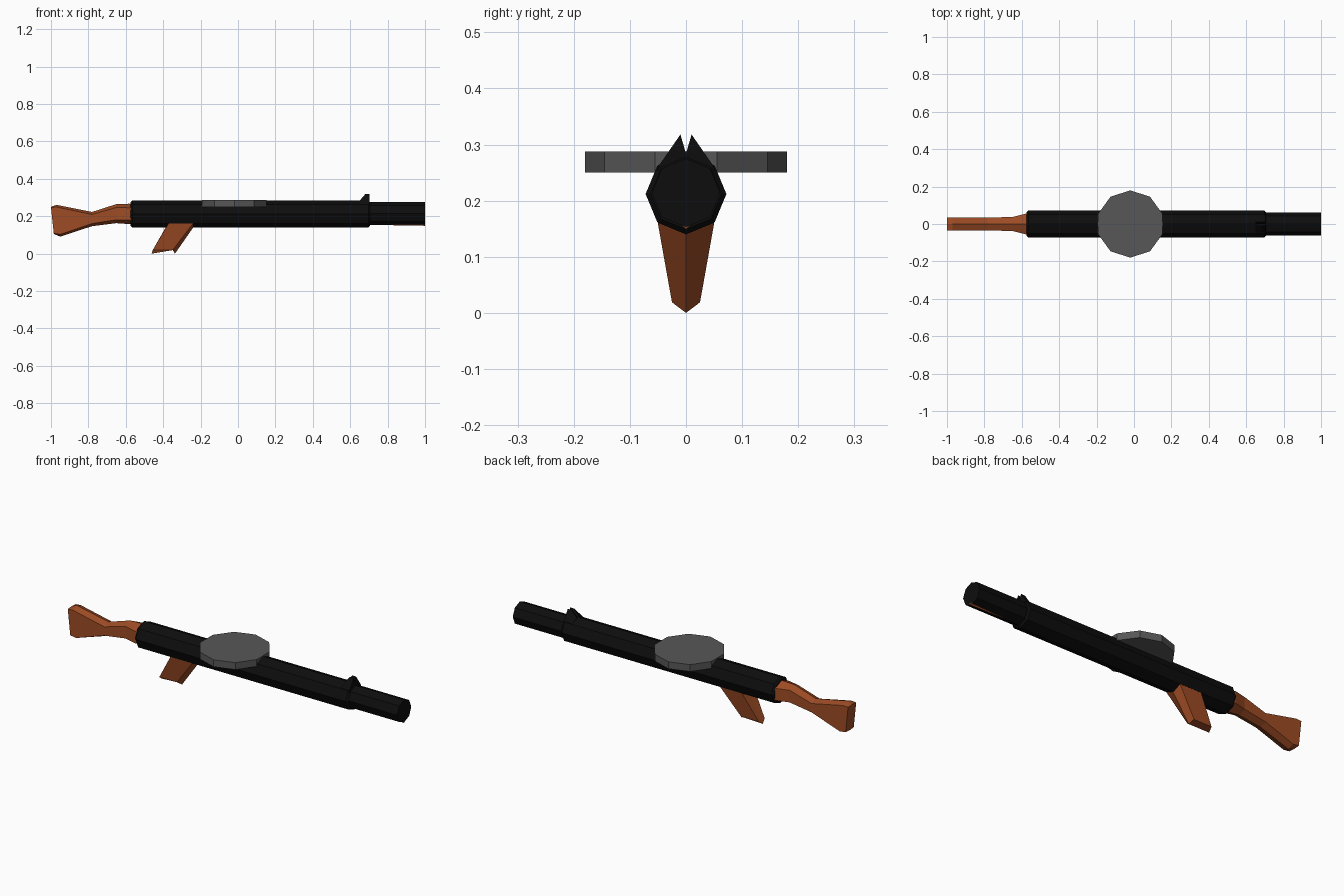
import bpy, bmesh, math
from mathutils import Vector

if "Cube" in bpy.data.objects:
    bpy.data.objects.remove(bpy.data.objects["Cube"])


def material(name, rgb):
    m = bpy.data.materials.new(name)
    m.diffuse_color = (*rgb, 1)
    m.use_nodes = True
    m.node_tree.nodes["Principled BSDF"].inputs["Base Color"].default_value = m.diffuse_color
    return m


BLACK = material("black_metal", (0.0042, 0.0042, 0.0042))
GREY = material("grey_metal", (0.095, 0.095, 0.095))
WOOD = material("brown_wood", (0.34, 0.072, 0.018))


def loft(name, rings, mat):
    """Skin a list of equal-length point rings and cap both ends."""
    bm = bmesh.new()
    vs = [[bm.verts.new(Vector(p)) for p in r] for r in rings]
    n = len(vs[0])
    for a, b in zip(vs, vs[1:]):
        for i in range(n):
            j = (i + 1) % n
            bm.faces.new((a[i], a[j], b[j], b[i]))
    bm.faces.new(vs[0][::-1])
    bm.faces.new(vs[-1])
    bmesh.ops.recalc_face_normals(bm, faces=bm.faces)
    me = bpy.data.meshes.new(name)
    bm.to_mesh(me)
    bm.free()
    me.materials.append(mat)
    ob = bpy.data.objects.new(name, me)
    bpy.context.collection.objects.link(ob)
    return ob


def tube_ring(x, r, z, n=8):
    return [(x, r * math.sin(i * math.tau / n), z + r * math.cos(i * math.tau / n))
            for i in range(n)]


# barrel jacket with chamfered ends, and the slimmer muzzle
loft("barrel_jacket", [tube_ring(x, r, 0.212) for x, r in
     ((-0.575, 0.062), (-0.565, 0.072), (0.697, 0.072), (0.707, 0.063))], BLACK)
loft("muzzle", [tube_ring(0.69, 0.061, 0.214), tube_ring(1.0, 0.061, 0.214)], BLACK)

# thin wooden strip along the underside of the muzzle
loft("muzzle_strip", [[(x, -0.016, 0.165), (x, 0, zb), (x, 0.016, 0.165)]
     for x, zb in ((0.70, 0.154), (1.0, 0.149))], WOOD)

# pan magazine: ten-sided drum
loft("pan_magazine", [[(-0.02 + 0.18 * math.sin(i * math.tau / 10),
                        0.18 * math.cos(i * math.tau / 10), z) for i in range(10)]
                      for z in (0.25, 0.288)], GREY)

# front sight with two pointed ears
loft("front_sight", [[(x, -0.052, 0.255), (x, -0.046, 0.266), (x, -0.01, tip), (x, 0, notch),
                      (x, 0.01, tip), (x, 0.046, 0.266), (x, 0.052, 0.255)]
                     for x, tip, notch in ((0.65, 0.283, 0.279), (0.68, 0.318, 0.284),
                                           (0.704, 0.318, 0.284))], BLACK)

# shoulder stock: six-sided section with a ridge above and a keel below
# columns: top x, top z, bottom x, bottom z, half width, ridge height
stock = [(-1.0, 0.250, -0.985, 0.105, 0.035, 0.003),
         (-0.97, 0.261, -0.95, 0.091, 0.035, 0.012),
         (-0.78, 0.223, -0.78, 0.147, 0.035, 0.014),
         (-0.65, 0.265, -0.65, 0.163, 0.037, 0.018),
         (-0.58, 0.267, -0.58, 0.158, 0.055, 0.022),
         (-0.555, 0.262, -0.555, 0.160, 0.055, 0.022)]
loft("stock", [[(tx, 0, tz), (tx, w, tz - h), (bx, w, bz + h),
                (bx, 0, bz), (bx, -w, bz + h), (tx, -w, tz - h)]
               for tx, tz, bx, bz, w, h in stock], WOOD)

# raked pistol grip: six-sided section tapering downward
# columns: back x, front x, ridge z, side z, half width
grip = [(-0.462, -0.337, 0.0, 0.019, 0.025),
        (-0.372, -0.222, 0.165, 0.170, 0.052)]
loft("grip", [[(bx, 0, rz), (bx + 0.006, w, sz), (fx - 0.012, w, sz),
               (fx, 0, rz), (fx - 0.012, -w, sz), (bx + 0.006, -w, sz)]
              for bx, fx, rz, sz, w in grip], WOOD)
